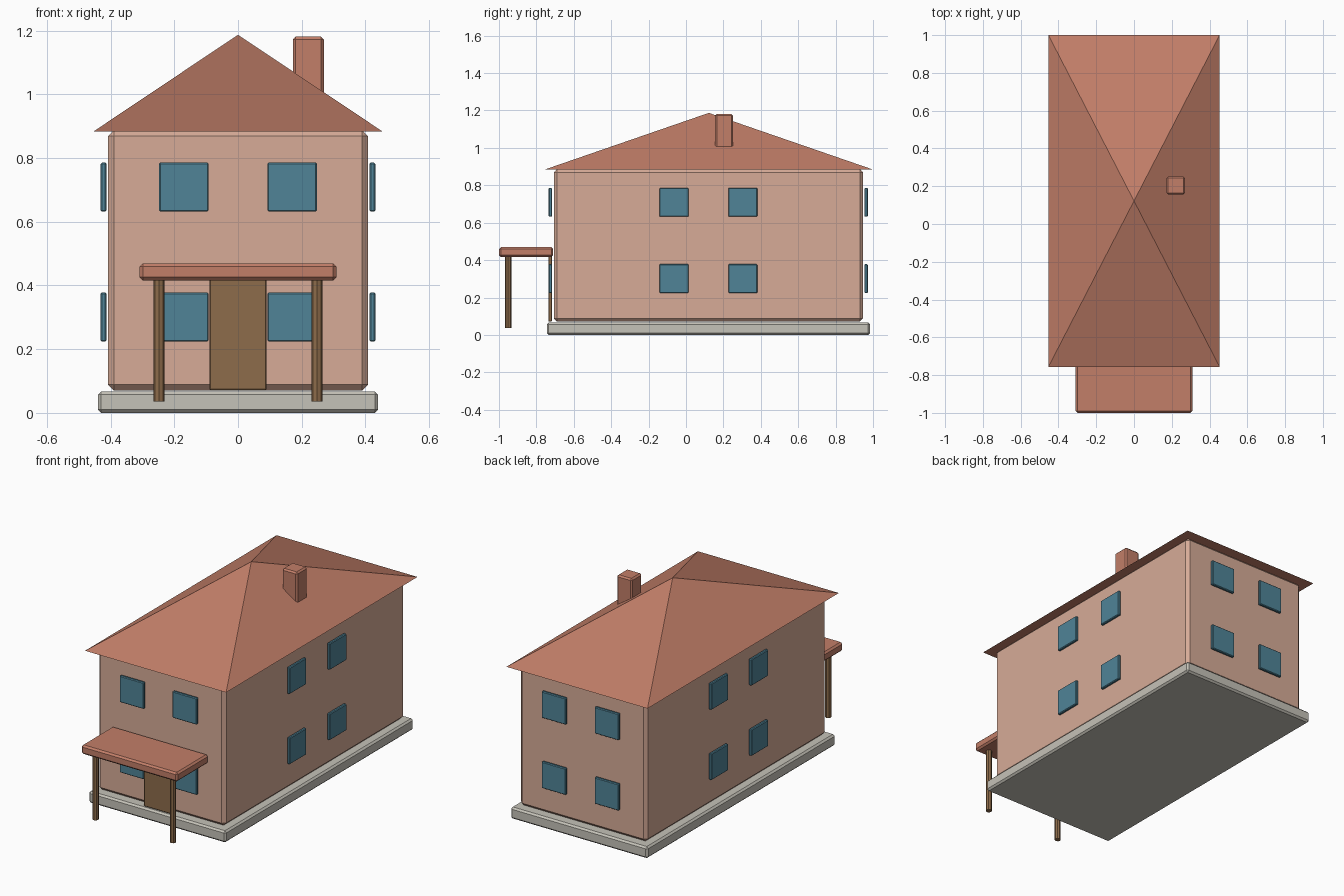
import bpy
import bmesh
from math import pi

if "Cube" in bpy.data.objects:
    bpy.data.objects.remove(bpy.data.objects["Cube"])


def material(name, rgb):
    m = bpy.data.materials.new(name)
    m.diffuse_color = (*rgb, 1)
    m.use_nodes = True
    m.node_tree.nodes["Principled BSDF"].inputs["Base Color"].default_value = m.diffuse_color
    return m


PLASTER = material("plaster", (0.68, 0.41, 0.31))
TILE = material("tile", (0.54, 0.21, 0.14))
GLASS = material("glass", (0.08, 0.23, 0.31))
WOOD = material("wood", (0.27, 0.15, 0.07))
STONE = material("stone", (0.56, 0.54, 0.48))
CY = 0.12  # middle of the house along y


def finish(name, bm, mat, bevel=0):
    if bevel:
        bmesh.ops.bevel(bm, geom=bm.edges[:], offset=bevel, segments=1,
                        affect='EDGES', clamp_overlap=True)
    bmesh.ops.recalc_face_normals(bm, faces=bm.faces[:])
    me = bpy.data.meshes.new(name)
    bm.to_mesh(me)
    bm.free()
    me.materials.append(mat)
    ob = bpy.data.objects.new(name, me)
    bpy.context.collection.objects.link(ob)
    return ob


def box(name, x, y, z, mat, bevel):
    """Chamfered box from (min, max) ranges."""
    bm = bmesh.new()
    bmesh.ops.create_cube(bm, size=1)
    for v in bm.verts:
        v.co = [(r[0] + r[1]) / 2 + c * (r[1] - r[0])
                for r, c in zip((x, y, z), v.co)]
    return finish(name, bm, mat, bevel)


# Plinth and walls
box("foundation", (-0.44, 0.44), (-0.744, 0.984), (0, 0.067), STONE, 0.01)
box("walls", (-0.408, 0.408), (-0.707, 0.947), (0.071, 0.887), PLASTER, 0.018)

# Pyramid roof
bm = bmesh.new()
y0, y1 = -0.756, 1.0
eave = [bm.verts.new((x, y, 0.884)) for x, y in
        ((-0.453, y0), (0.453, y0), (0.453, y1), (-0.453, y1))]
apex = bm.verts.new((0, (y0 + y1) / 2, 1.187))
bm.faces.new(eave)
for i in range(4):
    bm.faces.new((eave[i], eave[(i + 1) % 4], apex))
finish("roof", bm, TILE)

# Chimney
box("chimney", (0.172, 0.27), (0.156, 0.252), (0.95, 1.181), TILE, 0.009)

# Windows on all four sides, two storeys
for floor, z in (("lower", (0.224, 0.378)), ("upper", (0.632, 0.786))):
    for s, tag in ((-1, "left"), (1, "right")):
        x = (s * 0.17 - 0.078, s * 0.17 + 0.078)
        box(f"front_{floor}_window_{tag}", x, (-0.734, -0.716), z, GLASS, 0.004)
        box(f"back_{floor}_window_{tag}", x, (0.954, 0.972), z, GLASS, 0.004)
        xs = sorted((s * 0.413, s * 0.431))
        for t, end in ((-1, "front"), (1, "rear")):
            yc = CY + t * 0.184
            box(f"{tag}_{floor}_window_{end}", xs, (yc - 0.078, yc + 0.078), z,
                GLASS, 0.004)

# Door
box("door", (-0.09, 0.09), (-0.736, -0.716), (0.071, 0.43), WOOD, 0.004)

# Porch canopy on two round posts
box("porch_roof", (-0.309, 0.309), (-1.0, -0.71), (0.416, 0.469), TILE, 0.01)
for s, tag in ((-1, "left"), (1, "right")):
    bm = bmesh.new()
    bmesh.ops.create_cone(bm, cap_ends=True, segments=8, radius1=0.017,
                          radius2=0.017, depth=0.39)
    bmesh.ops.translate(bm, verts=bm.verts[:], vec=(s * 0.248, -0.951, 0.231))
    finish(f"porch_post_{tag}", bm, WOOD)
